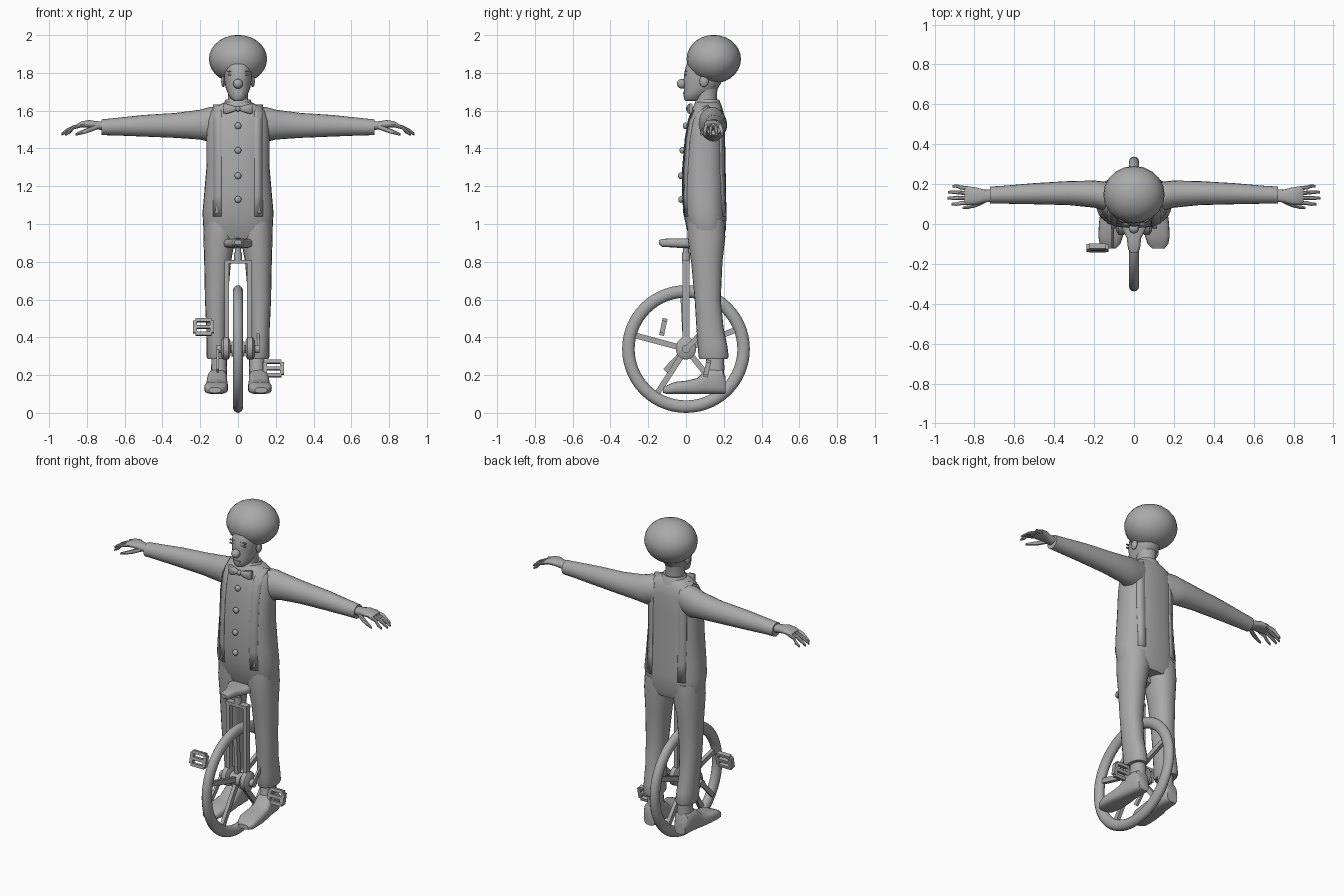
import bpy
import bmesh
from math import cos, sin, pi, radians
from mathutils import Matrix, Vector

default_cube = bpy.data.objects.get("Cube")
if default_cube:
    bpy.data.objects.remove(default_cube, do_unlink=True)

GREY = (0.4, 0.4, 0.4, 1)
material = bpy.data.materials.new("plain grey")
material.use_nodes = True
material.diffuse_color = GREY
material.node_tree.nodes["Principled BSDF"].inputs["Base Color"].default_value = GREY
parts = []


def finish(name, bm):
    """Turn a bmesh into a named, coloured object."""
    bmesh.ops.recalc_face_normals(bm, faces=bm.faces)
    mesh = bpy.data.meshes.new(name)
    bm.to_mesh(mesh)
    bm.free()
    mesh.materials.append(material)
    obj = bpy.data.objects.new(name, mesh)
    bpy.context.collection.objects.link(obj)
    parts.append(obj)
    return obj


def loft(name, axis, sections, sides=20, power=2.0, mirror=1):
    """Skin rounded sections (position, centre a, centre b, radius a, radius b)."""
    bm = bmesh.new()
    rings = []
    for t, ca, cb, ra, rb in sections:
        ring = []
        for i in range(sides):
            c, s = cos(2 * pi * i / sides), sin(2 * pi * i / sides)
            a = ca + ra * abs(c) ** (2 / power) * (1 if c > 0 else -1)
            b = cb + rb * abs(s) ** (2 / power) * (1 if s > 0 else -1)
            x, y, z = {"x": (t, a, b), "y": (a, t, b), "z": (a, b, t)}[axis]
            ring.append(bm.verts.new((x * mirror, y, z)))
        rings.append(ring)
    for low, high in zip(rings, rings[1:]):
        for i in range(sides):
            j = (i + 1) % sides
            bm.faces.new((low[i], low[j], high[j], high[i]))
    bm.faces.new(rings[0])
    bm.faces.new(rings[-1])
    return finish(name, bm)


def ball(name, centre, radii, u=20, v=12):
    bm = bmesh.new()
    bmesh.ops.create_uvsphere(bm, u_segments=u, v_segments=v, radius=1,
                              matrix=Matrix.Translation(centre) @ Matrix.Diagonal((*radii, 1)))
    return finish(name, bm)


def boxes(name, items, matrix=Matrix()):
    """One object from several (centre, size) boxes."""
    bm = bmesh.new()
    for centre, size in items:
        bmesh.ops.create_cube(bm, size=1, matrix=matrix @ Matrix.Translation(centre)
                              @ Matrix.Diagonal((*size, 1)))
    return finish(name, bm)


def beam(name, x, start, end, thick, width):
    """Flat bar in a plane of constant x, from (y, z) to (y, z)."""
    a, b = Vector((x, *start)), Vector((x, *end))
    d = (b - a).normalized()
    side = Vector((1, 0, 0))
    turn = Matrix((side, d.cross(side), d)).transposed().to_4x4()
    boxes(name, [((0, 0, 0), (thick, width, (b - a).length))],
          Matrix.Translation((a + b) / 2) @ turn)


# Torso
TORSO = [(.92, 0, .11, .165, .085), (.97, 0, .108, .183, .103), (1.06, 0, .1, .188, .115),
         (1.15, 0, .096, .18, .116), (1.3, 0, .095, .167, .115), (1.45, 0, .1, .168, .107),
         (1.55, 0, .108, .162, .098), (1.6, 0, .112, .142, .085), (1.63, 0, .113, .1, .07),
         (1.65, 0, .113, .06, .055)]
POWER = 2.5
loft("torso", "z", TORSO, 32, POWER)


def torso_y(x, z, sign):
    """Height of the torso surface in y, at the front (-1) or back (+1)."""
    for low, high in zip(TORSO, TORSO[1:]):
        if low[0] <= z <= high[0]:
            f = (z - low[0]) / (high[0] - low[0])
            cy, rx, ry = [low[k] + f * (high[k] - low[k]) for k in (2, 3, 4)]
            return cy + sign * (ry * max(0, 1 - abs(x / rx) ** POWER) ** (1 / POWER) + .004)


# Braces over the shoulders
for side, label in ((1, "left"), (-1, "right")):
    heights = [1.04, 1.15, 1.3, 1.45, 1.55, 1.6]
    path = [(z, -1) for z in heights] + [(1.632, 0)] + [(z, 1) for z in reversed(heights)]
    bm = bmesh.new()
    pairs = []
    for z, sign in path:
        pair = []
        for x in (.088, .132):
            y = torso_y(x, z, sign) if sign else .112
            pair.append(bm.verts.new((side * x, y, z)))
        pairs.append(pair)
    for p, q in zip(pairs, pairs[1:]):
        bm.faces.new((p[0], p[1], q[1], q[0]))
    brace = finish(label + "_brace", bm)
    brace.modifiers.new("thickness", "SOLIDIFY").thickness = .007

# Shirt buttons, bow tie and collar
for i, z in enumerate((1.13, 1.255, 1.39, 1.52)):
    ball(f"shirt_button_{i}", (0, torso_y(0, z, -1) - .004, z), (.018, .014, .018), 12, 8)
for side, label in ((1, "left"), (-1, "right")):
    loft(label + "_bow", "x", [(.008, .018, 1.61, .01, .009), (.03, .016, 1.61, .014, .018),
                               (.06, .02, 1.61, .014, .027), (.078, .026, 1.612, .009, .027)],
         12, 3, side)
ball("bow_knot", (0, .014, 1.61), (.014, .015, .015), 12, 8)
loft("collar", "z", [(1.6, 0, .115, .088, .08), (1.63, 0, .115, .08, .073),
                     (1.658, 0, .115, .066, .06), (1.655, 0, .115, .058, .053)])

# Neck and head
loft("neck", "z", [(1.58, 0, .11, .06, .058), (1.65, 0, .108, .054, .055),
                   (1.7, 0, .105, .054, .06), (1.78, 0, .11, .06, .07)])
loft("head", "z", [(1.652, 0, .025, .022, .027), (1.662, 0, .035, .038, .046),
                   (1.69, 0, .052, .053, .065), (1.72, 0, .08, .065, .09),
                   (1.76, 0, .09, .072, .103), (1.8, 0, .1, .076, .109),
                   (1.84, 0, .115, .077, .114), (1.88, 0, .13, .07, .1)], 24, 2.2)
ball("hair", (0, .147, 1.873), (.154, .144, .128), 20, 14)
ball("nose", (0, -.022, 1.742), (.026, .026, .026), 14, 10)
boxes("mouth", [((0, -.011, 1.692), (.045, .008, .009))])
for side, label in ((1, "left"), (-1, "right")):
    ball(label + "_ear", (side * .078, .095, 1.755), (.012, .024, .03), 10, 8)
    boxes(label + "_eye", [((side * .036, -.003, 1.79), (.034, .009, .008))])
    boxes(label + "_eyebrow", [((side * .037, .0, 1.808), (.038, .009, .006))])

# Limbs, built for each side
for side, label in ((1, "left"), (-1, "right")):
    loft(label + "_trouser_leg", "z", [
        (1.02, .092, .107, .088, .098), (.93, .098, .108, .085, .1), (.8, .108, .11, .071, .083),
        (.6, .115, .115, .06, .069), (.45, .115, .127, .053, .072), (.36, .112, .14, .054, .078),
        (.3, .111, .146, .056, .08), (.285, .111, .146, .05, .074)], 20, 2.2, side)
    loft(label + "_ankle", "z", [(.32, .1, .155, .04, .045), (.24, .1, .153, .042, .05),
                                 (.16, .105, .14, .046, .06)], 16, 2.2, side)
    loft(label + "_shoe", "y", [
        (.21, .105, .145, .036, .043), (.195, .105, .165, .046, .065),
        (.15, .107, .168, .05, .068), (.1, .11, .163, .053, .063),
        (.06, .112, .142, .057, .042), (0, .114, .135, .062, .035),
        (-.06, .117, .132, .062, .032), (-.1, .12, .123, .052, .023),
        (-.122, .122, .12, .032, .014)], 20, 3.2, side)
    loft(label + "_sleeve", "x", [
        (.06, .125, 1.54, .07, .08), (.15, .14, 1.527, .073, .092), (.2, .15, 1.526, .068, .079),
        (.33, .155, 1.522, .06, .066), (.5, .152, 1.52, .053, .057), (.65, .147, 1.515, .045, .046),
        (.7, .146, 1.513, .043, .043), (.722, .145, 1.512, .042, .042),
        (.722, .145, 1.512, .034, .034)], 20, 2, side)
    loft(label + "_palm", "x", [
        (.7, .143, 1.518, .03, .024), (.75, .14, 1.523, .032, .022), (.79, .14, 1.53, .043, .021),
        (.83, .142, 1.527, .047, .016), (.85, .143, 1.52, .043, .011)], 14, 2.4, side)
    for i, reach in enumerate((.915, .935, .932, .91)):
        y0, y1 = .108 + .023 * i, .1 + .03 * i
        loft(f"{label}_finger_{i}", "x", [
            (.82, y0, 1.525, .011, .011), (.87, (y0 + y1) / 2, 1.512, .01, .011),
            (reach - .025, y1, 1.492, .009, .011), (reach, y1, 1.475, .006, .007)], 8, 2, side)
    loft(label + "_thumb", "x", [
        (.745, .12, 1.515, .014, .014), (.79, .098, 1.498, .013, .014),
        (.83, .086, 1.484, .01, .011), (.86, .08, 1.474, .006, .007)], 8, 2, side)

# Wheel: tyre, spokes and hub
HUB = .338
bm = bmesh.new()
major, tube = 56, 14
grid = []
for i in range(major):
    a = 2 * pi * i / major
    ring = []
    for j in range(tube):
        b = 2 * pi * j / tube
        r = .305 + .033 * cos(b)
        ring.append(bm.verts.new((.027 * sin(b), r * cos(a), HUB + r * sin(a))))
    grid.append(ring)
for i in range(major):
    p, q = grid[i], grid[(i + 1) % major]
    for j in range(tube):
        k = (j + 1) % tube
        bm.faces.new((p[j], p[k], q[k], q[j]))
finish("tyre", bm)
for i in range(5):
    a = radians(93 + 72 * i)
    beam(f"spoke_{i}", 0, (.03 * cos(a), HUB + .03 * sin(a)),
         (.285 * cos(a), HUB + .285 * sin(a)), .022, .03)
loft("hub_axle", "x", [(-.115, 0, HUB, .022, .022), (.115, 0, HUB, .022, .022)], 16)
loft("hub_shell", "x", [(-.035, 0, HUB, .04, .04), (.035, 0, HUB, .04, .04)], 20)

# Fork, bearings, cranks and pedals
for side, label in ((1, "left"), (-1, "right")):
    loft(label + "_bearing", "x", [(.04, 0, HUB + .004, .035, .04), (.05, 0, HUB + .004, .054, .06),
                                   (.078, 0, HUB + .004, .054, .06), (.09, 0, HUB + .004, .035, .04)],
         20, 2, side)
    boxes(label + "_fork_leg", [((side * .059, 0, .59), (.024, .036, .42))])
    beam(label + "_crank", side * .106, (-side * .01, HUB - side * .012),
         (side * .11, HUB + side * .115), .013, .028)
    centre = (-.183, -.12, .455) if side < 0 else (.188, .112, .235)
    turn = Matrix.Translation(centre) @ Matrix.Rotation(radians(-12), 4, "X")
    boxes(label + "_pedal",
          [((0, 0, z), (.086, .026, .018)) for z in (-.037, 0, .037)]
          + [((x, 0, 0), (.02, .026, .066)) for x in (-.045, .045)], turn)
boxes("fork_crown", [((0, 0, .8), (.142, .04, .02))])
loft("seat_post", "z", [(.79, 0, 0, .022, .022), (.85, 0, 0, .022, .022),
                        (.85, 0, 0, .016, .016), (.9, 0, 0, .016, .016)], 16)
loft("seat", "y", [(-.142, 0, .903, .018, .012), (-.125, 0, .9, .03, .021),
                   (-.07, 0, .9, .036, .024), (-.02, 0, .898, .062, .026),
                   (.03, 0, .898, .08, .027), (.09, 0, .9, .078, .026),
                   (.12, 0, .902, .06, .018)], 20, 3)

# Smooth shading with sharp edges kept
bpy.ops.object.select_all(action="DESELECT")
for obj in parts:
    obj.select_set(True)
bpy.context.view_layer.objects.active = parts[0]
bpy.ops.object.shade_smooth_by_angle(angle=radians(42))
